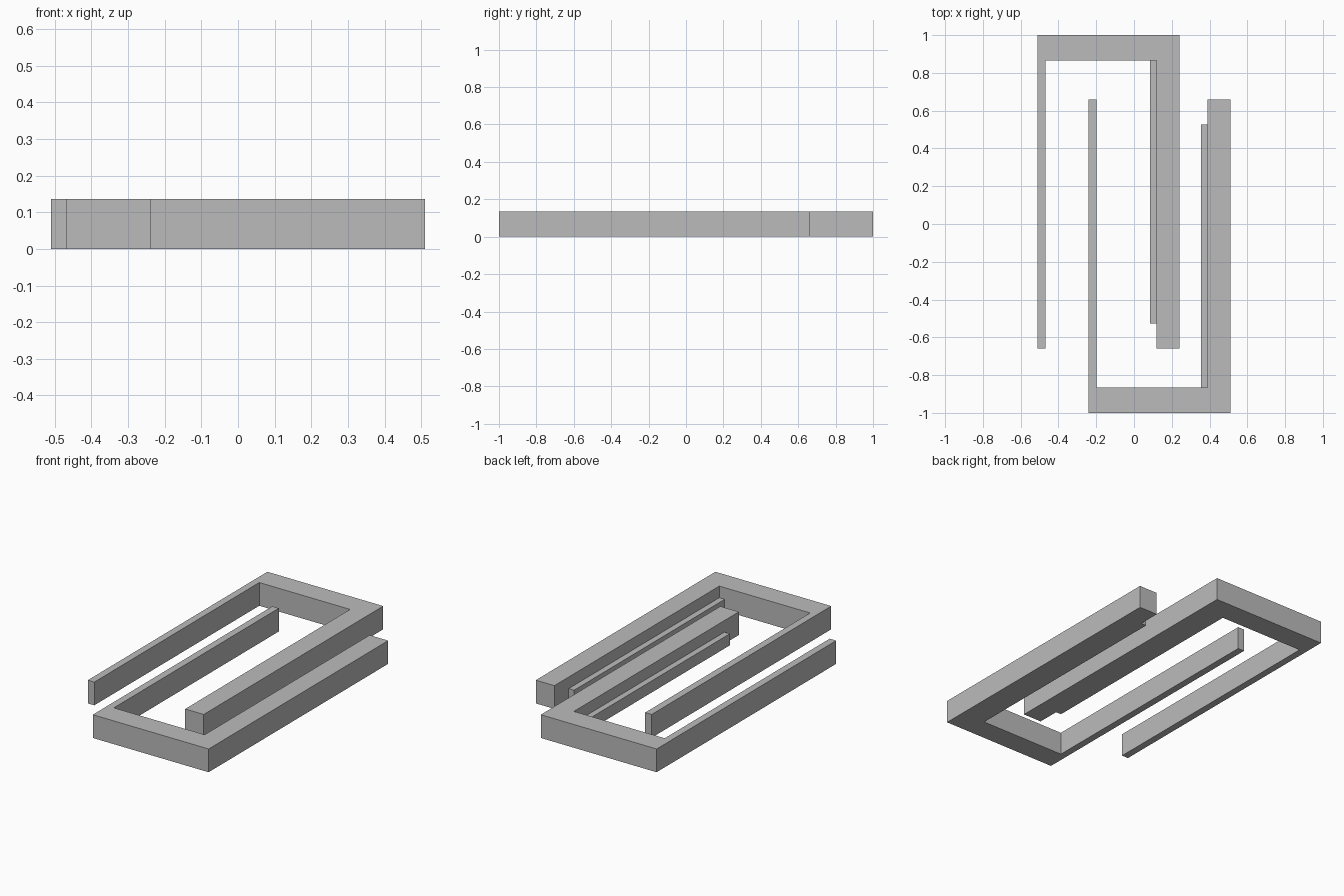
import bpy
import bmesh

cube = bpy.data.objects.get("Cube")
if cube:
    bpy.data.objects.remove(cube, do_unlink=True)

HEIGHT = 0.136
LEDGE_HEIGHT = 0.068

grey = bpy.data.materials.new("plain_grey")
grey.use_nodes = True
colour = (0.5, 0.5, 0.5, 1)
grey.diffuse_color = colour
grey.node_tree.nodes["Principled BSDF"].inputs["Base Color"].default_value = colour


def extrude_outline(name, outline, height, offset, flip):
    """Raise a flat outline into a solid, optionally mirrored front to back."""
    bm = bmesh.new()
    verts = [bm.verts.new((x + offset, y * flip, 0)) for x, y in outline]
    base = bm.faces.new(verts)
    raised = bmesh.ops.extrude_face_region(bm, geom=[base], use_keep_orig=True)
    for v in raised["geom"]:
        if isinstance(v, bmesh.types.BMVert):
            v.co.z = height
    bmesh.ops.recalc_face_normals(bm, faces=bm.faces)
    mesh = bpy.data.meshes.new(name)
    bm.to_mesh(mesh)
    bm.free()
    mesh.materials.append(grey)
    obj = bpy.data.objects.new(name, mesh)
    bpy.context.collection.objects.link(obj)
    return obj


# U-shaped bracket: thin leg, cross bar, thick leg
bracket = [(-0.375, -0.66), (-0.333, -0.66), (-0.333, 0.865), (0.255, 0.865),
           (0.255, -0.66), (0.375, -0.66), (0.375, 1), (-0.375, 1)]
# Low ledge along the inside of the thick leg
ledge = [(0.22, -0.527), (0.255, -0.527), (0.255, 0.865), (0.22, 0.865)]

# Two interlocking brackets, mirrored front to back and shifted sideways
for side, offset, flip in (("back", -0.135, 1), ("front", 0.135, -1)):
    extrude_outline(side + "_bracket", bracket, HEIGHT, offset, flip)
    extrude_outline(side + "_ledge", ledge, LEDGE_HEIGHT, offset, flip)
